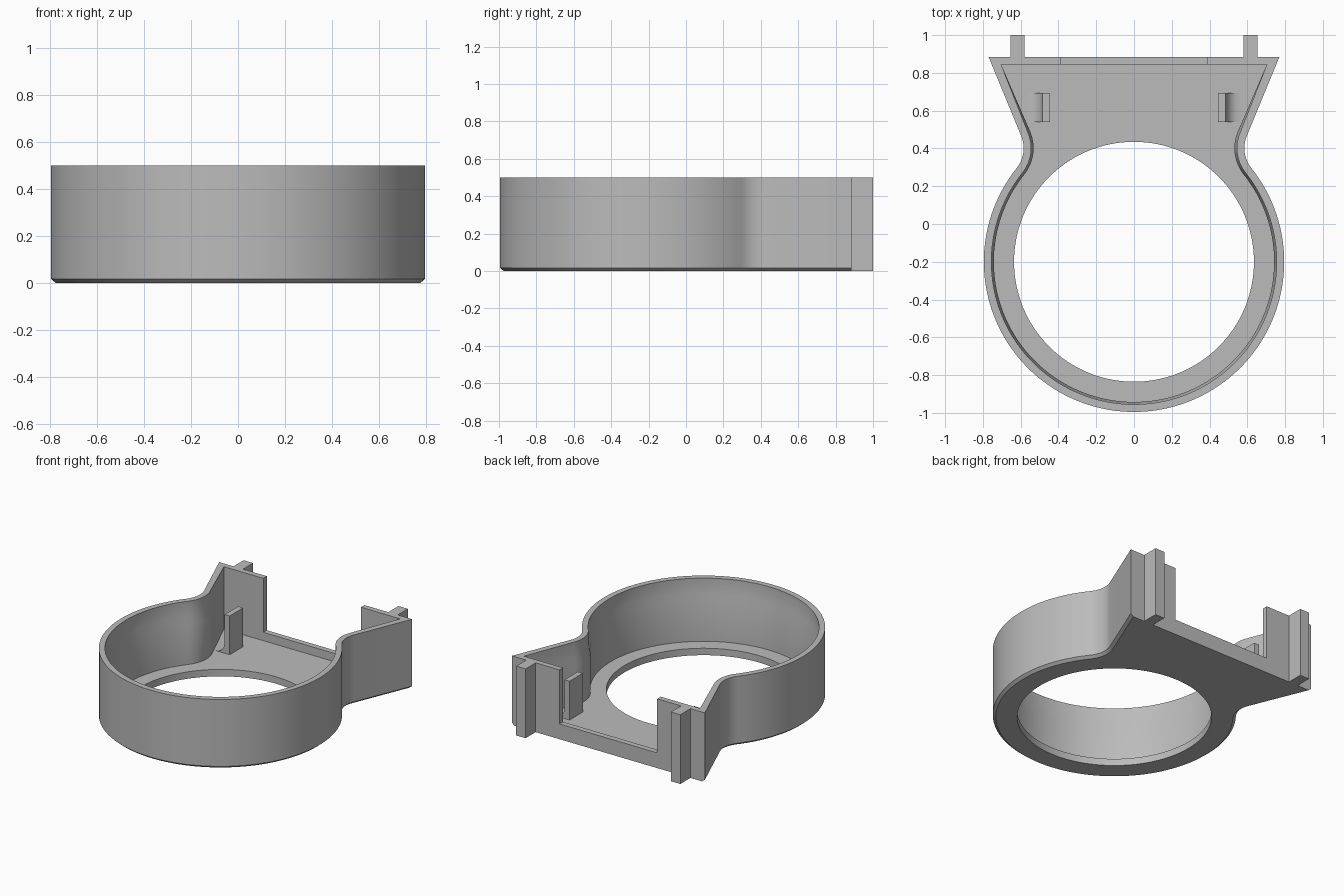
import bpy, bmesh, math
from mathutils import Vector

if "Cube" in bpy.data.objects:
    bpy.data.objects.remove(bpy.data.objects["Cube"])

grey = bpy.data.materials.new("plain grey")
grey.diffuse_color = (0.5, 0.5, 0.5, 1)
grey.use_nodes = True
grey.node_tree.nodes["Principled BSDF"].inputs["Base Color"].default_value = grey.diffuse_color

R, CY = 0.795, -0.2            # round body radius and centre
NECK_R = 0.17                  # concave neck radius
CORNER = Vector((0.77, 0.885))  # outer rear corner
DIR = Vector((0.381, 0.924)).normalized()
NORMAL = Vector((DIR.y, -DIR.x))
HEIGHT, FLOOR, LIP = 0.5, 0.05, 0.11


def finish(bm, name):
    bmesh.ops.recalc_face_normals(bm, faces=bm.faces)
    mesh = bpy.data.meshes.new(name)
    bm.to_mesh(mesh)
    bm.free()
    mesh.materials.append(grey)
    obj = bpy.data.objects.new(name, mesh)
    bpy.context.collection.objects.link(obj)
    return obj


def prism(name, profile, axis_vec):
    """Extrude a planar list of 3D points along a vector."""
    bm = bmesh.new()
    face = bm.faces.new([bm.verts.new(p) for p in profile])
    ext = bmesh.ops.extrude_face_region(bm, geom=[face])
    verts = [v for v in ext["geom"] if isinstance(v, bmesh.types.BMVert)]
    bmesh.ops.translate(bm, verts=verts, vec=axis_vec)
    return finish(bm, name)


def box(name, x0, x1, y0, y1, z0, z1):
    return prism(name, [(x0, y0, z0), (x1, y0, z0), (x1, y1, z0), (x0, y1, z0)],
                 (0, 0, z1 - z0))


def cut(obj, cutter):
    mod = obj.modifiers.new("cut", "BOOLEAN")
    mod.operation, mod.solver, mod.object = "DIFFERENCE", "EXACT", cutter
    cutter.hide_render = True
    cutter.hide_set(True)


# Neck circle touching both the round body and the slanted side
start = CORNER + NORMAL * NECK_R - Vector((0, CY))
b = start.dot(DIR)
t = b - math.sqrt(b * b - start.length_squared + (R + NECK_R) ** 2)
NECK = CORNER + NORMAL * NECK_R - DIR * t


def outline(inset, end_inset, y_back):
    """Keyhole outline moved inward, from front centre round to the rear."""
    to_neck = NECK - Vector((0, CY))
    a_end = math.atan2(to_neck.y, to_neck.x)
    half = []
    for i in range(57):
        a = -math.pi / 2 + (a_end + math.pi / 2) * i / 56
        half.append(((R - inset) * math.cos(a), CY + (R - inset) * math.sin(a)))
    a0, a1 = a_end + math.pi, math.atan2(-NORMAL.y, -NORMAL.x) % (2 * math.pi)
    for i in range(1, 13):
        a = a0 + (a1 - a0) * i / 12
        half.append((NECK.x + (NECK_R + inset) * math.cos(a),
                     NECK.y + (NECK_R + inset) * math.sin(a)))
    p = CORNER - NORMAL * end_inset
    p = p + DIR * ((y_back - p.y) / DIR.y)
    half.append((p.x, p.y))
    return half + [(-x, y) for x, y in reversed(half[1:])]


# Shell: outer wall, rim, stepped inner wall and floor as one lofted skin
levels = [(0.02, 0.02, 0.885, 0), (0, 0, 0.885, 0.017), (0, 0, 0.885, HEIGHT),
          (0.04, 0.046, 0.845, HEIGHT), (0.04, 0.046, 0.845, 0.39),
          (0.053, 0.046, 0.845, 0.34), (0.053, 0.046, 0.845, FLOOR)]
bm = bmesh.new()
rings = [[bm.verts.new((x, y, z)) for x, y in outline(i, e, yb)]
         for i, e, yb, z in levels]
n = len(rings[0])
for lo, hi in zip(rings, rings[1:]):
    for k in range(n):
        bm.faces.new((lo[k], lo[(k + 1) % n], hi[(k + 1) % n], hi[k]))
bm.faces.new(rings[0])
bm.faces.new(rings[-1])
shell = finish(bm, "shell")

# Round floor opening and rear gap above the lip
hole = prism("hole_cutter", [(0.635 * math.cos(2 * math.pi * i / 128),
                              CY + 0.635 * math.sin(2 * math.pi * i / 128), -0.1)
                             for i in range(128)], (0, 0, 0.3))
cut(shell, hole)
cut(shell, box("gap_cutter", -0.39, 0.39, 0.81, 0.95, LIP, 0.7))

for side, s in (("left", -1), ("right", 1)):
    # Rear rail
    box(side + "_rear_rail", *sorted((s * 0.58, s * 0.655)), 0.885, 1.0, 0, HEIGHT)
    # Upright tab with a concave foot on its outer side
    prof = [(0.445, FLOOR), (0.445, 0.33), (0.485, 0.33)]
    for i in range(9):
        a = math.pi + math.pi / 2 * i / 8
        prof.append((0.56 + 0.075 * math.cos(a), FLOOR + 0.075 + 0.075 * math.sin(a)))
    prism(side + "_tab", [(s * x, 0.54, z) for x, z in prof], (0, 0.153, 0))

# Smooth curves, keep edges sharp
bpy.ops.object.select_all(action="DESELECT")
for obj in bpy.context.collection.objects:
    if not obj.hide_render:
        obj.select_set(True)
        bpy.context.view_layer.objects.active = obj
bpy.context.view_layer.objects.active = shell
bpy.ops.object.convert(target="MESH")
bpy.ops.object.shade_smooth_by_angle(angle=math.radians(30))
